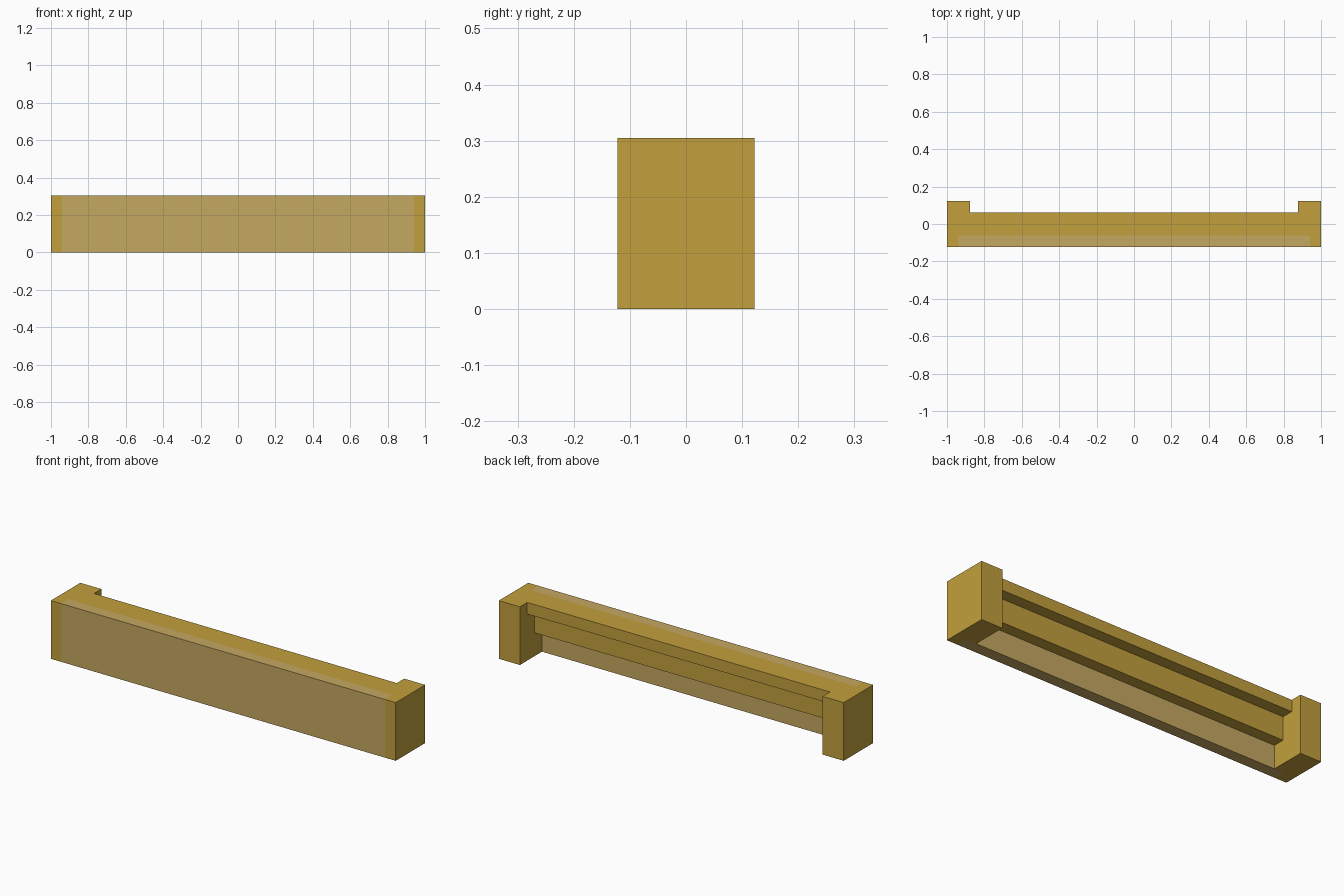
import bpy
import bmesh

cube = bpy.data.objects.get("Cube")
if cube:
    bpy.data.objects.remove(cube, do_unlink=True)

U = 0.061          # step module: 5 high, 4 deep
H = 5 * U
FRONT, BACK = -2 * U, 2 * U
INNER = 1 - 2 * U  # inside face of the end blocks
WORN_X = 0.94      # half width of the pale front area


def linear(c):
    c /= 255
    return c / 12.92 if c <= 0.04045 else ((c + 0.055) / 1.055) ** 2.4


def make_material(name, rgb):
    mat = bpy.data.materials.new(name)
    mat.use_nodes = True
    col = [linear(c) for c in rgb] + [1.0]
    mat.diffuse_color = col
    bsdf = mat.node_tree.nodes["Principled BSDF"]
    bsdf.inputs["Base Color"].default_value = col
    bsdf.inputs["Roughness"].default_value = 0.8
    return mat


materials = [make_material("ochre", (194, 160, 61)),
             make_material("pale_ochre", (197, 168, 97))]


def cut(bm, co, no):
    geom = bm.verts[:] + bm.edges[:] + bm.faces[:]
    bmesh.ops.bisect_plane(bm, geom=geom, plane_co=co, plane_no=no)


def extrude_profile(name, profile, x0, x1, caps):
    """Extrude a (y, z) profile along x and colour the front strip pale."""
    bm = bmesh.new()
    a = [bm.verts.new((x0, y, z)) for y, z in profile]
    b = [bm.verts.new((x1, y, z)) for y, z in profile]
    n = len(profile)
    for i in range(n):
        j = (i + 1) % n
        bm.faces.new((a[i], a[j], b[j], b[i]))
    if caps:
        bm.faces.new(a[::-1])
        bm.faces.new(b)
    # Split the faces where the colour changes
    cut(bm, (0, -U, 0), (0, 1, 0))
    for x in (-WORN_X, WORN_X):
        cut(bm, (x, 0, 0), (1, 0, 0))
    bmesh.ops.recalc_face_normals(bm, faces=bm.faces[:])
    for f in bm.faces:
        c = f.calc_center_median()
        f.material_index = int(abs(c.x) < WORN_X and c.y < -U + 0.002)
    mesh = bpy.data.meshes.new(name)
    bm.to_mesh(mesh)
    bm.free()
    for m in materials:
        mesh.materials.append(m)
    obj = bpy.data.objects.new(name, mesh)
    bpy.context.collection.objects.link(obj)
    return obj


# Stepped rail: front panel, middle step and top lip
rail = [(FRONT, 0), (-U, 0), (-U, 2 * U), (0, 2 * U), (0, 4 * U),
        (U, 4 * U), (U, H), (FRONT, H)]
extrude_profile("stepped_rail", rail, -INNER, INNER, caps=False)

# End blocks, full depth
block = [(FRONT, 0), (BACK, 0), (BACK, H), (FRONT, H)]
extrude_profile("left_end_block", block, INNER, 1, caps=True)
extrude_profile("right_end_block", block, -1, -INNER, caps=True)
